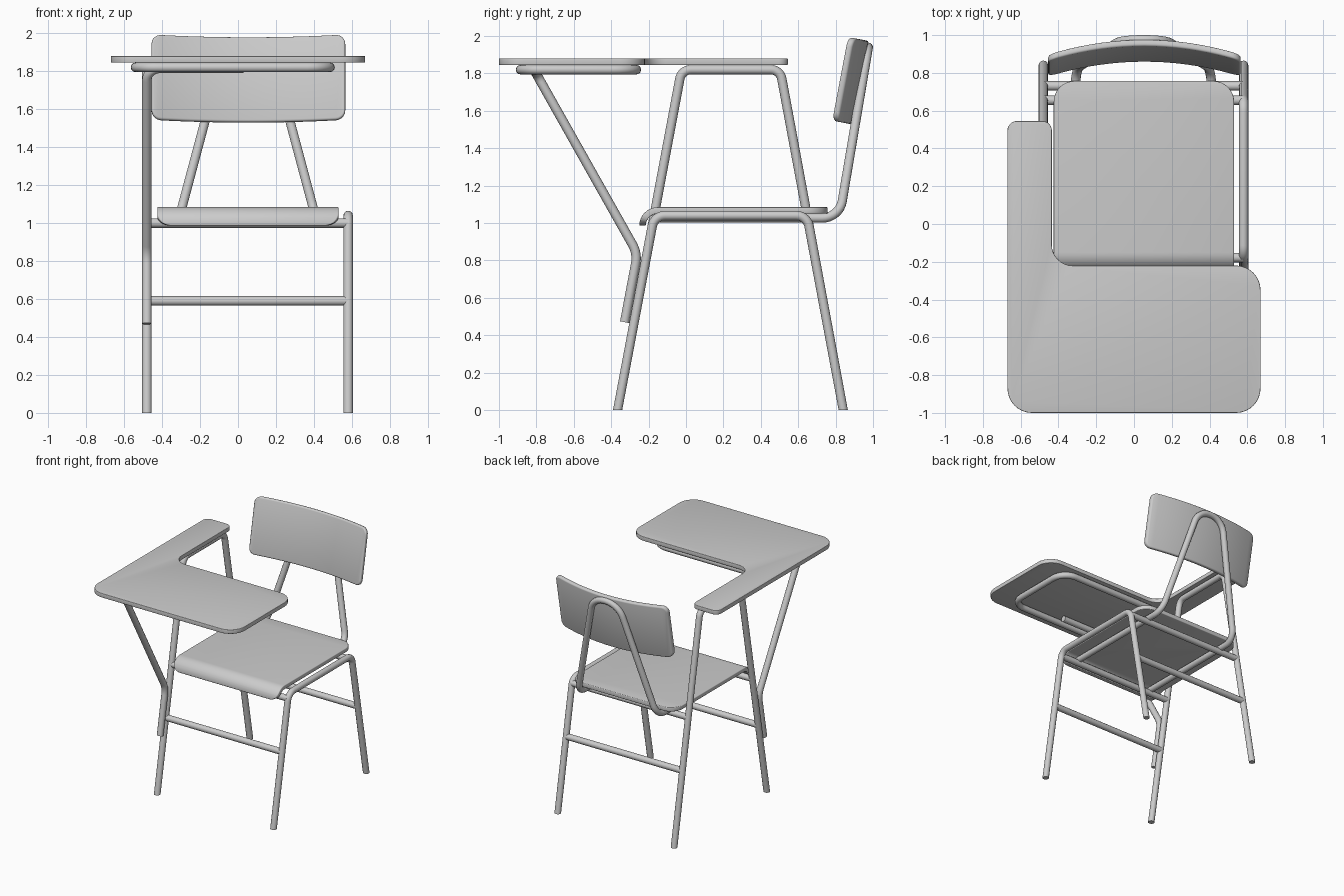
import bpy, bmesh, math
from mathutils import Vector

if "Cube" in bpy.data.objects:
    bpy.data.objects.remove(bpy.data.objects["Cube"])

R = 0.025                 # tube radius
LX, RX, MID = -0.48, 0.58, 0.05   # side frame planes and seat middle


def fillet(points, radii, closed=False, steps=8):
    """Round the corners of a path; radius 0 keeps a point."""
    pts = [Vector(p) for p in points]
    out, n = [], len(pts)
    for i, (p, r) in enumerate(zip(pts, radii)):
        if r == 0 or (not closed and i in (0, n - 1)):
            out.append(p)
            continue
        a = (pts[i - 1] - p).normalized()
        b = (pts[(i + 1) % n] - p).normalized()
        half = a.angle(b) / 2
        t = r / math.tan(half)
        c = p + (a + b).normalized() * (r / math.sin(half))
        v, w = (p + a * t - c).normalized(), (p + b * t - c).normalized()
        out += [c + v.slerp(w, k / steps) * r for k in range(steps + 1)]
    return out


def finish(obj, angle=40):
    bpy.ops.object.select_all(action='DESELECT')
    obj.select_set(True)
    bpy.context.view_layer.objects.active = obj
    if obj.type == 'CURVE':
        bpy.ops.object.convert(target='MESH')
        obj = bpy.context.object
        for v in obj.data.vertices:      # feet cut flat on the floor
            v.co.z = max(v.co.z, 0)
    bpy.ops.object.shade_smooth_by_angle(angle=math.radians(angle))


def tube(name, points, radii=None, closed=False):
    path = fillet(points, radii or [0] * len(points), closed)
    cu = bpy.data.curves.new(name, 'CURVE')
    cu.dimensions = '3D'
    cu.bevel_depth, cu.bevel_resolution, cu.use_fill_caps = R, 4, True
    sp = cu.splines.new('POLY')
    sp.points.add(len(path) - 1)
    for q, p in zip(sp.points, path):
        q.co = (*p, 1)
    sp.use_cyclic_u = closed
    obj = bpy.data.objects.new(name, cu)
    bpy.context.collection.objects.link(obj)
    finish(obj)


def slab(name, outline, radii, z0, z1, bevel, cuts=(), axis=0, deform=None):
    """Board from a rounded outline, optionally sliced and bent."""
    bm = bmesh.new()
    path = fillet([(x, y, z0) for x, y in outline], radii, True)
    face = bm.faces.new([bm.verts.new(p) for p in path])
    ext = bmesh.ops.extrude_face_region(bm, geom=[face])['geom']
    for v in ext:
        if isinstance(v, bmesh.types.BMVert):
            v.co.z = z1
    bmesh.ops.recalc_face_normals(bm, faces=bm.faces)
    rim = [e for e in bm.edges if abs(e.verts[0].co.z - e.verts[1].co.z) < 1e-5]
    bmesh.ops.bevel(bm, geom=rim, offset=bevel, segments=3, profile=0.5, affect='EDGES')
    normal = Vector((axis == 0, axis == 1, 0))
    for c in cuts:
        geom = bm.verts[:] + bm.edges[:] + bm.faces[:]
        bmesh.ops.bisect_plane(bm, geom=geom, plane_co=normal * c, plane_no=normal)
    if deform:
        for v in bm.verts:
            v.co = deform(*v.co)
    bmesh.ops.recalc_face_normals(bm, faces=bm.faces)
    me = bpy.data.meshes.new(name)
    bm.to_mesh(me)
    bm.free()
    obj = bpy.data.objects.new(name, me)
    bpy.context.collection.objects.link(obj)
    finish(obj)


def front_y(z):
    return -0.365 + 0.1875 * z


def rear_y(z):
    return 0.84 - 0.185 * z


# Side frames: low on the right, tall on the left to carry the tablet
for name, x, top, r in (("right_frame", RX, 1.04, 0.07), ("left_frame", LX, 1.82, 0.06)):
    tube(name, [(x, front_y(-0.004), -0.004), (x, front_y(top), top),
                (x, rear_y(top), top), (x, rear_y(-0.004), -0.004)], [0, r, r, 0])

# Crossbars between the legs
for z, level in ((0.59, "lower"), (1.0, "seat")):
    for fy, side in ((front_y, "front"), (rear_y, "rear")):
        tube(f"{level}_{side}_crossbar", [(LX, fy(z), z), (RX, fy(z), z)])

# Tablet brace and the loop below the tablet
tube("tablet_brace", [(LX, -0.328, 0.47), (LX, -0.259, 0.837),
                      (LX, -0.81, 1.815), (0.03, -0.81, 1.815)], [0, 0.15, 0.07, 0])
tube("tablet_loop", [(-0.54, -0.885, 1.82), (0.485, -0.885, 1.82),
                     (0.485, -0.265, 1.82), (-0.54, -0.265, 1.82)], [0.12] * 4, True)

# Backrest tube: runs under the seat, then up in an arch
tube("backrest_tube",
     [(MID + 0.36, -0.18, 1.027), (MID + 0.36, 0.82, 1.027), (MID + 0.116, 0.975, 1.94),
      (MID - 0.116, 0.975, 1.94), (MID - 0.36, 0.82, 1.027), (MID - 0.36, -0.18, 1.027)],
     [0, 0.11, 0.14, 0.14, 0.11, 0])

# Writing tablet
slab("writing_tablet",
     [(-0.67, -1), (0.67, -1), (0.67, -0.22), (-0.435, -0.22), (-0.435, 0.545), (-0.67, 0.545)],
     [0.13, 0.13, 0.13, 0.11, 0.05, 0.05], 1.845, 1.88, 0.004)


# Seat with rolled front edge
def roll(x, y, z):
    start, rad, top = -0.15, 0.1, 1.085
    if y >= start:
        return Vector((x, y, z))
    a, r = (start - y) / rad, rad + z - top
    return Vector((x, start - r * math.sin(a), top - rad + r * math.cos(a)))


slab("seat", [(-0.425, -0.305), (0.53, -0.305), (0.53, 0.757), (-0.425, 0.757)],
     [0.07, 0.07, 0.11, 0.11], 1.05, 1.085, 0.006,
     [-0.15 - 0.0155 * k for k in range(10)], 1, roll)


# Backrest: curved across its width and leaning back
def lean(x, h, t):
    a, u = 0.187, (x - 0.055) / 0.51
    y = t - 0.08 * u * u
    return Vector((x, 0.875 + y * math.cos(a) + h * math.sin(a),
                   1.53 + h * math.cos(a) - y * math.sin(a)))


slab("backrest", [(-0.455, 0), (0.565, 0), (0.565, 0.455), (-0.455, 0.455)],
     [0.05] * 4, -0.018, 0.018, 0.012,
     [-0.40 + 0.91 * k / 16 for k in range(17)], 0, lean)
